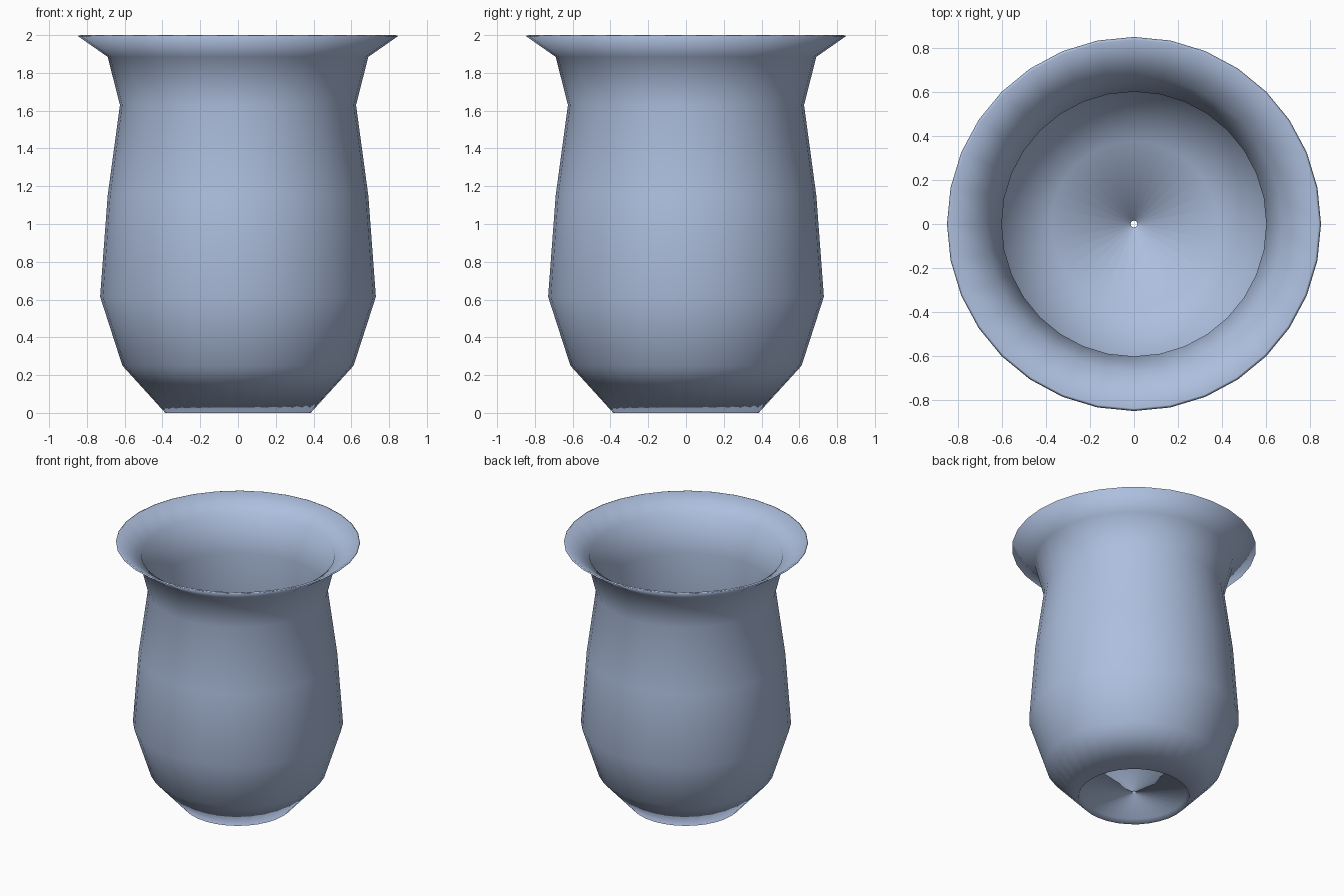
import bpy, bmesh
from math import tau

SEGMENTS = 32

cube = bpy.data.objects.get("Cube")
if cube:
    bpy.data.objects.remove(cube, do_unlink=True)

# Single glaze colour
glaze = bpy.data.materials.new("pale blue glaze")
glaze.use_nodes = True
colour = (0.42, 0.52, 0.73, 1)
glaze.diffuse_color = colour
glaze.node_tree.nodes["Principled BSDF"].inputs["Base Color"].default_value = colour

# Closed wall profile (radius, height): underside, outer wall, lip, inner wall, floor
profile = [
    (0.015, 0.035), (0.37, 0.035), (0.385, 0.0),
    (0.612, 0.25), (0.73, 0.615), (0.69, 1.15), (0.625, 1.63), (0.69, 1.885),
    (0.848, 1.995), (0.836, 2.0),
    (0.672, 1.895), (0.60, 1.63), (0.667, 1.15), (0.706, 0.62), (0.592, 0.265),
    (0.375, 0.057), (0.015, 0.057),
]

# Spin the profile around the vertical axis
bm = bmesh.new()
verts = [bm.verts.new((r, 0, z)) for r, z in profile]
edges = [bm.edges.new((a, b)) for a, b in zip(verts, verts[1:] + verts[:1])]
bmesh.ops.spin(bm, geom=verts + edges, cent=(0, 0, 0), axis=(0, 0, 1),
               angle=tau, steps=SEGMENTS, use_merge=True)
bmesh.ops.remove_doubles(bm, verts=bm.verts, dist=0.0005)
bmesh.ops.recalc_face_normals(bm, faces=bm.faces)
for face in bm.faces:
    face.smooth = True

mesh = bpy.data.meshes.new("flared_pot")
bm.to_mesh(mesh)
bm.free()
mesh.materials.append(glaze)
pot = bpy.data.objects.new("flared_pot", mesh)
bpy.context.collection.objects.link(pot)
